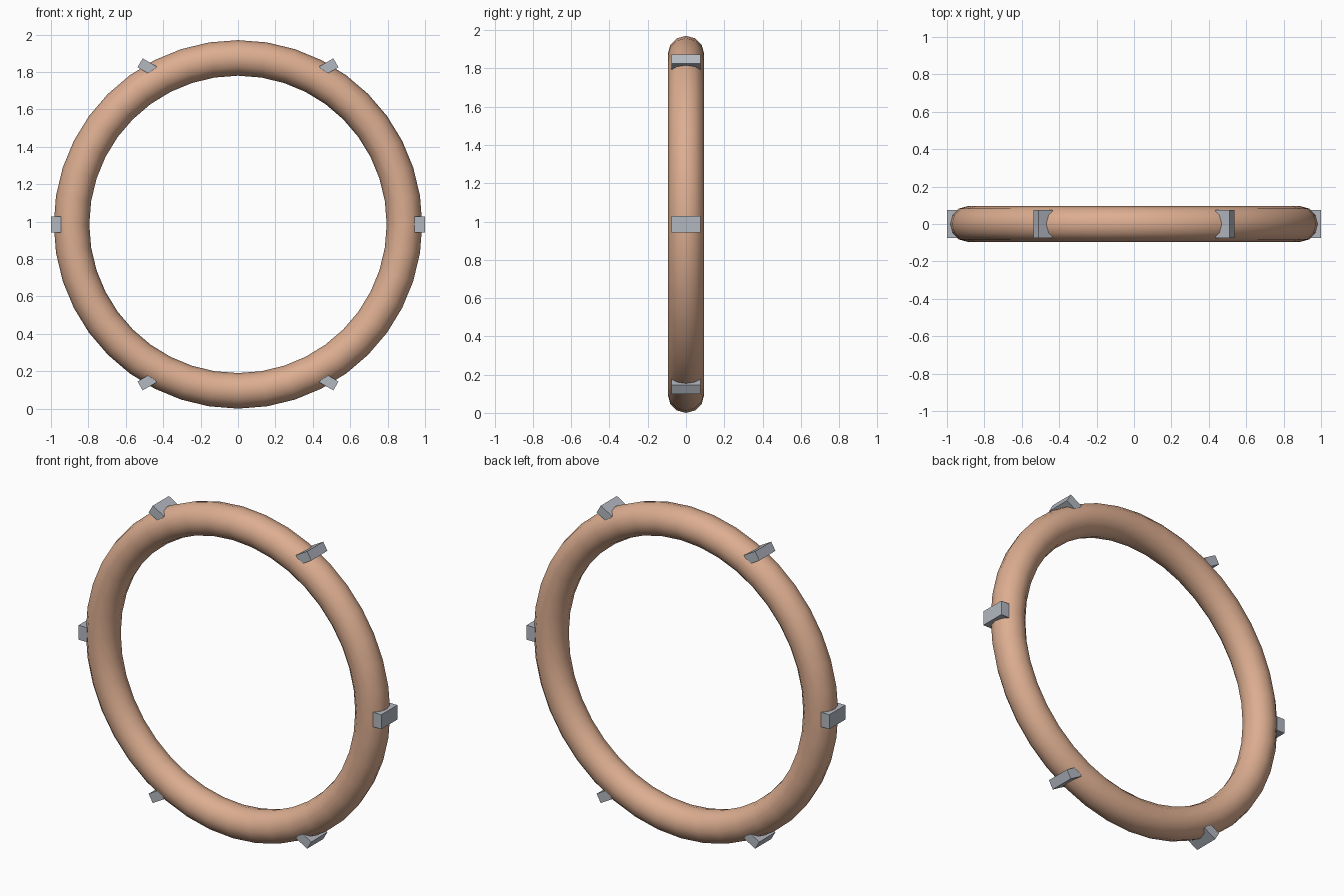
import bpy
from math import sin, cos, pi

old = bpy.data.objects.get("Cube")
if old:
    bpy.data.objects.remove(old, do_unlink=True)


def material(name, rgb):
    mat = bpy.data.materials.new(name)
    mat.use_nodes = True
    color = (*rgb, 1)
    mat.diffuse_color = color
    mat.node_tree.nodes["Principled BSDF"].inputs["Base Color"].default_value = color
    return mat


copper = material("pale copper", (0.72, 0.42, 0.28))
steel = material("cool grey", (0.45, 0.48, 0.53))

RING_RADIUS, TUBE_RADIUS = 0.89, 0.095
CENTRE_Z = RING_RADIUS + TUBE_RADIUS

# Upright ring
bpy.ops.mesh.primitive_torus_add(
    major_radius=RING_RADIUS, minor_radius=TUBE_RADIUS,
    major_segments=40, minor_segments=12,
    location=(0, 0, CENTRE_Z), rotation=(pi / 2, 0, 0))
ring = bpy.context.object
ring.name = "ring"
ring.data.materials.append(copper)
bpy.ops.object.shade_smooth_by_angle(angle=pi / 3)

# Six blocks set into the outer rim, each turned about the ring's axis
BLOCK_SIZE = (0.055, 0.152, 0.086)
BLOCK_RADIUS = 1 - BLOCK_SIZE[0] / 2
for i in range(6):
    angle = i * pi / 3
    bpy.ops.mesh.primitive_cube_add(
        size=1,
        location=(BLOCK_RADIUS * cos(angle), 0, CENTRE_Z + BLOCK_RADIUS * sin(angle)),
        rotation=(0, angle, 0))
    block = bpy.context.object
    block.name = f"rim_block_{i + 1}"
    block.scale = BLOCK_SIZE
    block.data.materials.append(steel)
